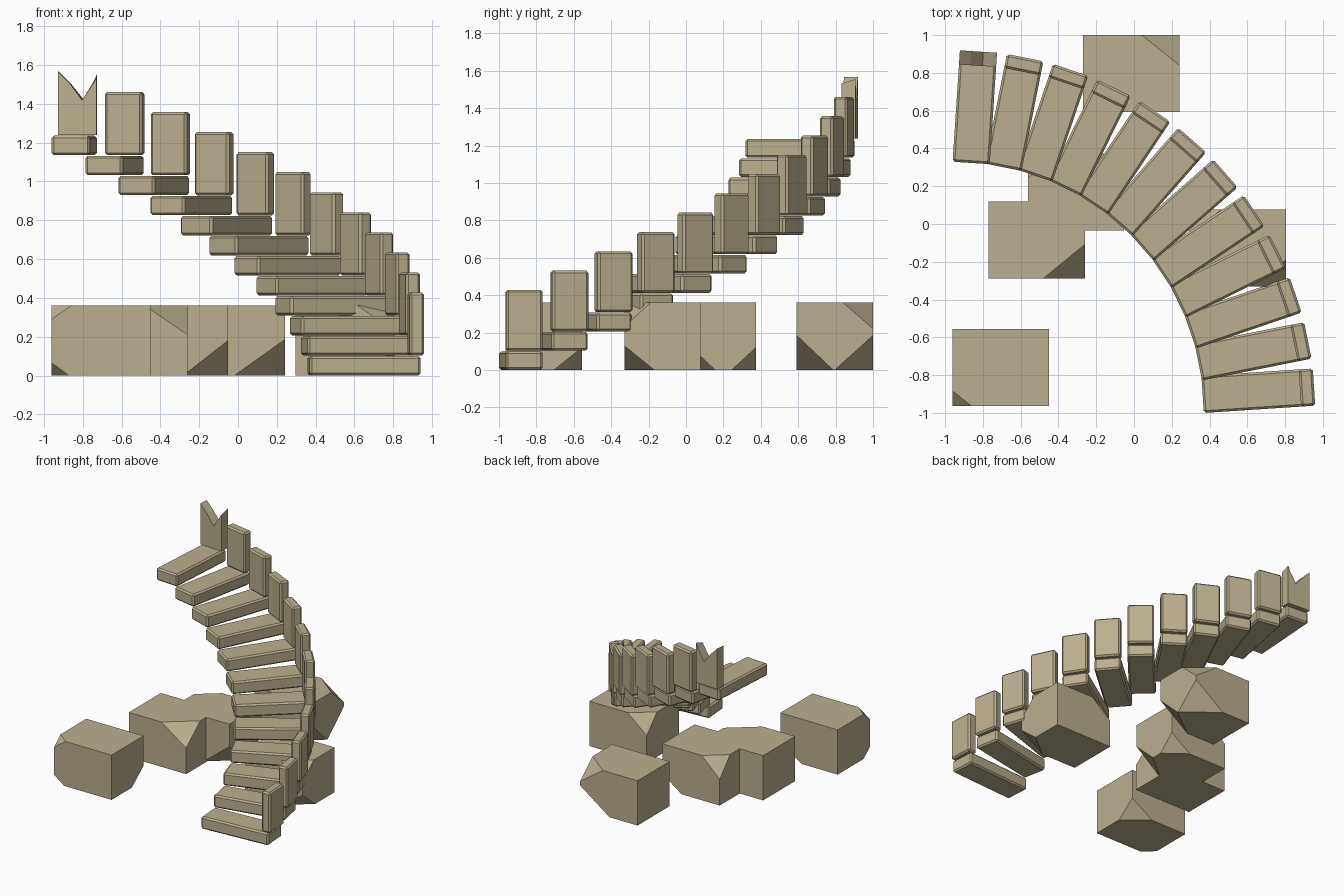
import bpy, bmesh, math
from mathutils import Matrix, Vector

if "Cube" in bpy.data.objects:
    bpy.data.objects.remove(bpy.data.objects["Cube"])

CX, CY = -0.948, -0.988        # centre of the quarter turn
STEPS, RISE, WIDTH = 12, 0.1032, 0.197
stone = bpy.data.materials.new("sandstone")
stone.diffuse_color = (0.50, 0.43, 0.28, 1)
stone.use_nodes = True
stone.node_tree.nodes["Principled BSDF"].inputs["Base Color"].default_value = stone.diffuse_color


def add_object(name, bm, matrix=None, bevel=0.0):
    bmesh.ops.recalc_face_normals(bm, faces=bm.faces)
    mesh = bpy.data.meshes.new(name)
    bm.to_mesh(mesh)
    bm.free()
    mesh.materials.append(stone)
    ob = bpy.data.objects.new(name, mesh)
    bpy.context.collection.objects.link(ob)
    if matrix:
        ob.matrix_world = matrix
    if bevel:
        mod = ob.modifiers.new("worn_edges", 'BEVEL')
        mod.width, mod.segments = bevel, 1
    return ob


def block(name, lo, hi, matrix):
    lo, hi = Vector(lo), Vector(hi)
    bm = bmesh.new()
    bmesh.ops.create_cube(bm, size=1)
    bmesh.ops.scale(bm, vec=hi - lo, verts=bm.verts)
    bmesh.ops.translate(bm, vec=(lo + hi) / 2, verts=bm.verts)
    return add_object(name, bm, matrix, 0.012)


def rock(name, x, y, cuts):
    """Box whose listed corners are chipped off by (dx, dy, dz)."""
    bm = bmesh.new()
    half = Vector((0.255, 0.204, 0.18))
    for sx in (-1, 1):
        for sy in (-1, 1):
            for sz in (-1, 1):
                s = Vector((sx, sy, sz))
                c = s * half
                cut = cuts.get((sx, sy, sz))
                if not cut:
                    bm.verts.new(c)
                    continue
                for k in range(3):
                    p = c.copy()
                    p[k] -= s[k] * cut[k]
                    bm.verts.new(p)
    bmesh.ops.convex_hull(bm, input=bm.verts)
    bmesh.ops.dissolve_limit(bm, angle_limit=0.01, verts=bm.verts, edges=bm.edges)
    add_object(name, bm, Matrix.Translation((x, y, 0.18)))


def broken_parapet(matrix):
    # Jagged top: (sideways position, inner height, outer height)
    top = [(0.5, 1.0, 1.0), (0.2, 0.82, 0.82), (-0.13, 0.55, 0.57),
           (-0.40, 0.80, 0.84), (-0.5, 0.90, 0.97)]
    bm = bmesh.new()
    sides = []
    for r, k in ((1.83, 1), (1.905, 2)):
        pts = [(-0.5, 0, 0), (0.5, 0, 0)] + top
        sides.append([bm.verts.new((r, p[0] * WIDTH, 0.103 + p[k] * 0.327)) for p in pts])
    a, b = sides
    bm.faces.new(a)
    bm.faces.new(b)
    for i in range(len(a)):
        j = (i + 1) % len(a)
        bm.faces.new((a[i], a[j], b[j], b[i]))
    add_object("broken_parapet", bm, matrix)


# Curved flight: a tread and an outer parapet block per step
for i in range(STEPS):
    ang = math.radians(3.75 + 7.5 * i)
    m = Matrix.Translation((CX, CY, i * RISE)) @ Matrix.Rotation(ang, 4, 'Z')
    w = WIDTH / 2
    block(f"tread_{i + 1}", (1.314, -w, 0), (1.887, w, 0.1), m)
    if i < STEPS - 1:
        block(f"parapet_{i + 1}", (1.83, -w, 0.103), (1.905, w, 0.428), m)
    else:
        broken_parapet(m)

# Chipped boulders on the ground
rock("front_rock", -0.705, -0.76, {
    (-1, -1, 1): (0.10, 0.08, 0.07), (-1, -1, -1): (0.09, 0.08, 0.065),
    (1, 1, -1): (0.19, 0.15, 0.12)})
rock("middle_rock", -0.515, -0.084, {(1, -1, 1): (0.22, 0.18, 0.15)})
rock("inner_rock", -0.307, 0.17, {
    (1, -1, -1): (0.23, 0.19, 0.18), (1, 1, -1): (0.17, 0.13, 0.12),
    (-1, 1, 1): (0.16, 0.13, 0.15)})
rock("back_rock", -0.014, 0.796, {
    (1, 1, 1): (0.20, 0.16, 0.14), (1, -1, -1): (0.26, 0.195, 0.185),
    (1, 1, -1): (0.26, 0.205, 0.185)})
rock("right_rock", 0.55, -0.126, {
    (1, -1, 1): (0.19, 0.14, 0.13), (1, -1, -1): (0.20, 0.16, 0.13),
    (-1, 1, 1): (0.17, 0.13, 0.14)})
